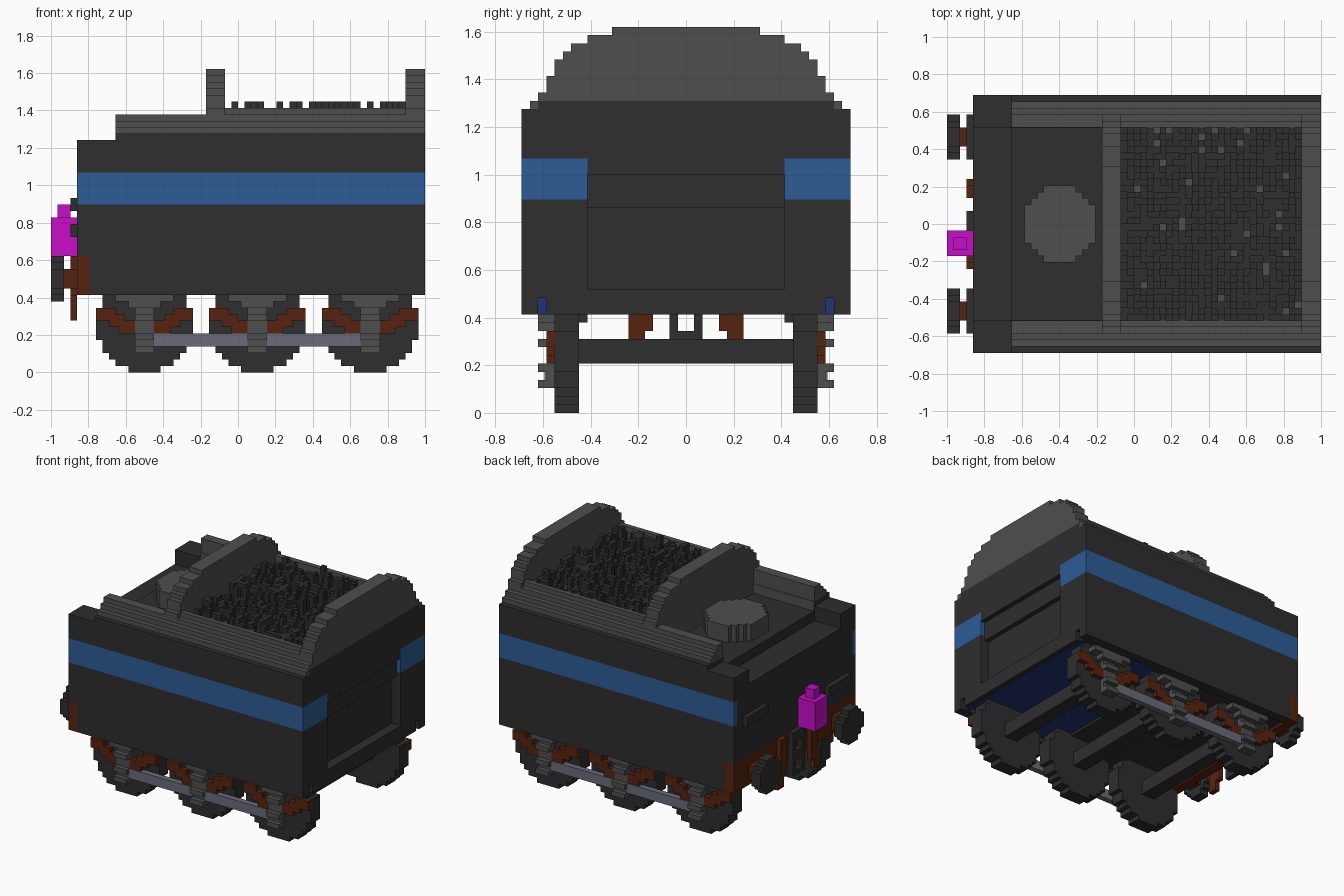
import bpy, bmesh, math, random

U = 2 / 58          # one block unit
random.seed(4)

cube = bpy.data.objects.get("Cube")
if cube:
    bpy.data.objects.remove(cube, do_unlink=True)


def material(name, rgb):
    lin = [c / 255 / 12.92 if c < 11 else ((c / 255 + 0.055) / 1.055) ** 2.4 for c in rgb]
    m = bpy.data.materials.new(name)
    m.use_nodes = True
    m.diffuse_color = (*lin, 1)
    bsdf = m.node_tree.nodes["Principled BSDF"]
    bsdf.inputs["Base Color"].default_value = (*lin, 1)
    bsdf.inputs["Roughness"].default_value = 0.9
    return m


DARK = material("dark grey", (46, 46, 46))
GREY = material("mid grey", (78, 78, 78))
BLUE = material("stripe blue", (44, 92, 150))
BROWN = material("rust brown", (86, 36, 15))
STEEL = material("steel", (104, 108, 122))
NAVY = material("navy", (33, 50, 115))
PINK = material("magenta", (200, 14, 200))


def part(name, mat, boxes, mirror=False):
    """Boxes are (x0, x1, y0, y1, z0, z1) in block units; x counts from the buffer end."""
    if mirror:
        boxes = boxes + [(a, b, -d, -c, e, f) for a, b, c, d, e, f in boxes]
    bm = bmesh.new()
    for x0, x1, y0, y1, z0, z1 in boxes:
        vs = bmesh.ops.create_cube(bm, size=1)["verts"]
        for v in vs:
            v.co.x = ((x1 if v.co.x > 0 else x0) - 29) * U
            v.co.y = (y1 if v.co.y > 0 else y0) * U
            v.co.z = (z1 if v.co.z > 0 else z0) * U
    mesh = bpy.data.meshes.new(name)
    bm.to_mesh(mesh)
    bm.free()
    mesh.materials.append(mat)
    obj = bpy.data.objects.new(name, mesh)
    bpy.context.collection.objects.link(obj)
    return obj


def disc_rows(r):
    """Stepped circle as (low, high, half width) rows."""
    n = int(2 * r)
    for i in range(n):
        d = abs(i + 0.5 - n / 2)
        yield i - n / 2, i + 1 - n / 2, math.floor(math.sqrt(r * r - d * d)) + (0.5 if n % 2 else 0)


# Main body, with a stepped recess in the rear end
part("body_lower", DARK, [(6, 56, -20, 20, 14, 26), (4, 6, -20, 20, 18, 26),
                          (56, 58, -20, -12, 14, 26), (56, 58, 12, 20, 14, 26),
                          (56, 58, -12, 12, 14, 15), (56, 57, -12, 12, 25, 26)])
part("body_middle", DARK, [(4, 56, -19, 19, 26, 31), (56, 57, -12, 12, 26, 29),
                           (56, 58, -12, 12, 29, 31)])
part("body_upper", DARK, [(4, 58, -20, 20, 31, 33), (10, 24, -15, 15, 33, 35)])
part("body_side_wall", DARK, [(4, 10, 15, 20, 33, 36), (10, 58, 15, 20, 33, 37)], True)
part("blue_stripe", BLUE, [(4, 56, 19, 20, 26, 31), (56, 58, 12, 20, 26, 31)], True)

# Underside with sills and recessed lining
part("lower_sill", DARK, [(6, 58, 18, 20, 12, 14)], True)
part("rear_sill", DARK, [(57, 58, -17, 17, 12, 14)])
part("underside_lining", NAVY, [(34, 57, -18, 18, 13, 14), (56, 57, 17, 18, 12, 14),
                                (56, 57, -18, -17, 12, 14)])
part("underside_frame", DARK, [(6, 34, -18, 18, 12.5, 14)])

# Stepped shoulder rails along the top
part("shoulder_rail", GREY, [(10, 55, 15, 19, 37, 38), (55, 58, 18, 19, 37, 38),
                             (10, 55, 15, 18, 38, 39), (10, 55, 15, 17, 39, 40),
                             (24, 55, 15, 16, 40, 41), (10, 24, 14.9, 15, 35, 37)], True)

# Arched bulkheads
ARCH = [18, 17, 17, 16, 16, 15, 14, 12, 9]


def arch(x0, x1):
    return [(x0, x1, -w, w, 38 + i, 39 + i) for i, w in enumerate(ARCH)]


part("front_bulkhead", GREY, arch(24, 27) + [(24, 27, -15, 15, 33, 38)])
part("rear_bulkhead", GREY, arch(55, 58))
part("rear_bulkhead_base", DARK, [(55, 58, -15, 15, 33, 37), (55, 58, -18, 18, 37, 38)])

# Water filler lid
part("filler_lid", GREY, [(17.5 + a, 17.5 + b, -w, w, 35, 38.5)
                          for a, b, w in [(-5.5, -4.5, 3), (-4.5, -3.5, 4), (-3.5, -2.5, 5),
                                          (-2.5, 2.5, 6), (2.5, 3.5, 5), (3.5, 4.5, 4),
                                          (4.5, 5.5, 3)]])

# Coal load: random columns over a grey bunker floor
part("bunker_floor", GREY, [(27, 55, -15, 15, 33, 37)])
coal = []
for x in range(27, 55):
    for y in range(-15, 15):
        h = random.choices([0, 38, 39, 40, 41, 42], [3, 22, 28, 26, 18, 3])[0]
        if h:
            coal.append((x, x + 1, y, y + 1, 37, h))
part("coal", DARK, coal)

# Wheelsets with axle boxes and leaf springs
for label, c in (("front", 14.5), ("middle", 32), ("rear", 49.5)):
    part(label + "_wheels", DARK, [(c - w, c + w, 13, 16, 7.5 + a, 7.5 + b)
                                   for a, b, w in disc_rows(7.5) if b < 6.5], True)
    part(label + "_axle", DARK, [(c - 1.5, c + 1.5, -13, 13, 6, 9)])
    part(label + "_axle_boxes", GREY,
         [(c - 1.5, c + 1.5, 16, 17, 3, 12), (c - 4.5, c + 4.5, 16, 18, 11, 12),
          (c - 2.5, c + 2.5, 16, 18, 10, 11)]
         + [(c - 1.5, c + 1.5, 17, 18, z, z + 1) for z in (3, 5, 8)], True)
    springs = []
    for s in (-1, 1):
        for near, far, z0, z1 in ((1.5, 4, 6, 8), (3, 5.5, 7, 9), (4.5, 7.5, 8, 10)):
            springs.append((*sorted((c + s * near, c + s * far)), 16, 17, z0, z1))
    part(label + "_springs", BROWN, springs, True)
part("coupling_rod", STEEL, [(16, 30.5, 16, 17.2, 4, 6), (33.5, 48, 16, 17.2, 4, 6)], True)

# Buffer end: beam, brackets, coupling, buffers
part("buffer_beam", BROWN, [(4, 6, -20, 20, 12, 18)])
part("beam_bracket", BROWN, [(3, 4, 4, 6, 10, 18), (3, 4, 5, 7, 8, 12)], True)
part("coupling_plate", DARK, [(3, 4, 1, 2, 9, 18), (3, 4, -2, -1, 9, 18),
                              (3, 4, -1, 1, 9, 10), (3, 4, -1, 1, 12, 14),
                              (3, 4, -1, 1, 16, 18)])
BUFFER = [(-3.5, -2.5, 1.5), (-2.5, -1.5, 2.5), (-1.5, 1.5, 3.5), (1.5, 2.5, 2.5), (2.5, 3.5, 1.5)]
part("buffer_head", DARK, [(0, 2, 13.5 - w, 13.5 + w, 14.5 + a, 14.5 + b)
                           for a, b, w in BUFFER], True)
part("buffer_shaft", BROWN, [(2, 4, 12, 15, 13, 16)], True)

# End handrails
part("left_handrail", DARK, [(3, 4, 10, 17, 25, 27)])
part("right_handrail", DARK, [(3, 4, -17, -10, 21, 23)])

# Lamp
part("lamp", PINK, [(0, 4, -5, -1, 18, 24), (1, 3, -4, -2, 24, 26)])
